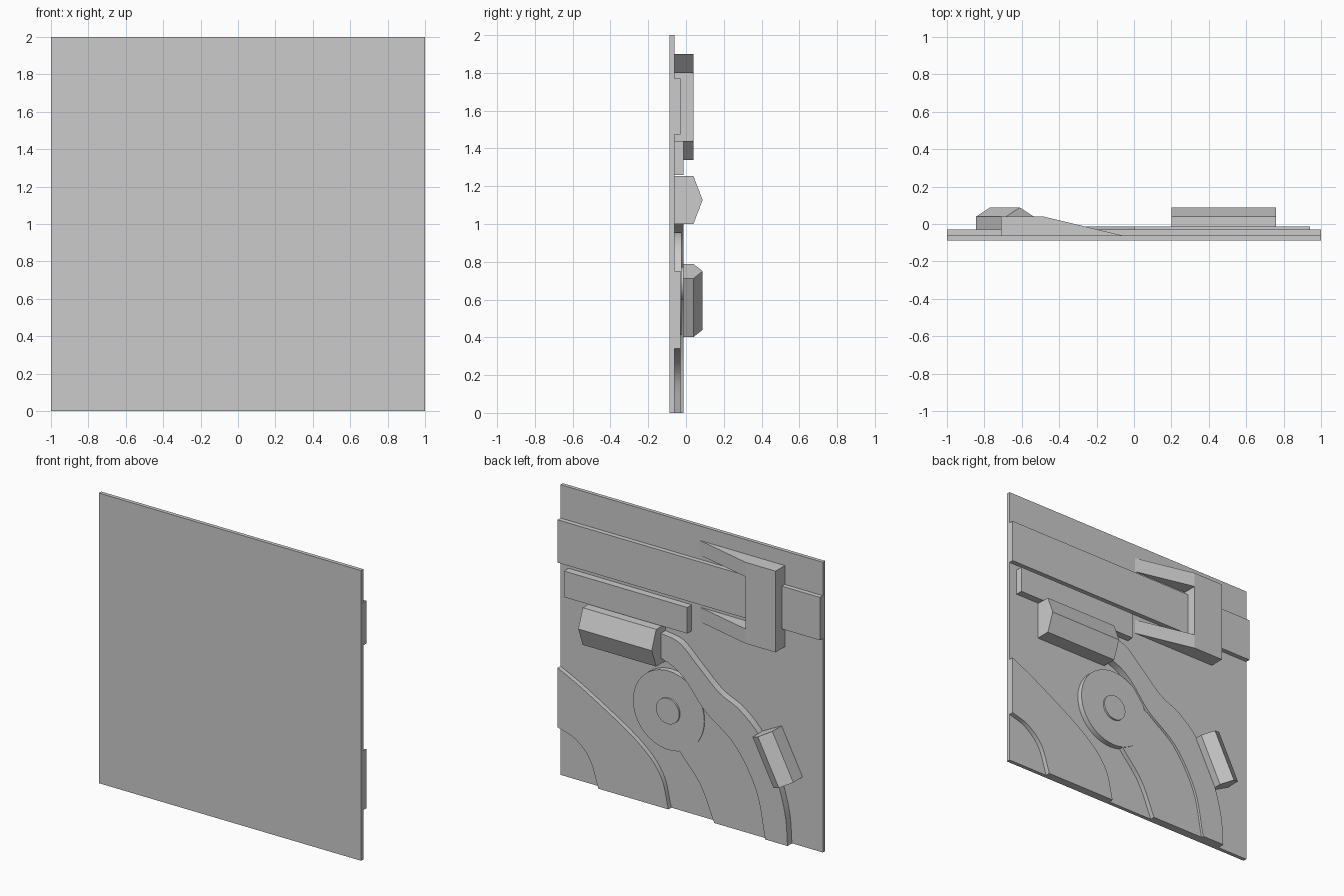
import bpy
import bmesh
from math import cos, sin, pi
from mathutils import Vector

cube = bpy.data.objects.get("Cube")
if cube:
    bpy.data.objects.remove(cube, do_unlink=True)

grey = bpy.data.materials.new("plain grey")
grey.use_nodes = True
grey.diffuse_color = (0.6, 0.6, 0.6, 1)
grey.node_tree.nodes["Principled BSDF"].inputs["Base Color"].default_value = grey.diffuse_color

# Depth levels, measured from the panel face outwards (+y)
FRONT, BACK, LOW, DISC, MID, SHOULDER, RIDGE = -0.088, -0.062, -0.03, -0.025, -0.013, 0.039, 0.088


def solid(name, outline, low, high, place, smooth=False):
    """Extrude a closed outline from low to high; place maps (u, v, depth) to xyz."""
    bm = bmesh.new()
    rings = [[bm.verts.new(place(u, v, d)) for u, v in outline] for d in (low, high)]
    n = len(outline)
    bm.faces.new(rings[0])
    bm.faces.new(rings[1])
    for i in range(n):
        j = (i + 1) % n
        bm.faces.new((rings[0][i], rings[0][j], rings[1][j], rings[1][i]))
    bmesh.ops.recalc_face_normals(bm, faces=bm.faces)
    mesh = bpy.data.meshes.new(name)
    bm.to_mesh(mesh)
    bm.free()
    mesh.materials.append(grey)
    obj = bpy.data.objects.new(name, mesh)
    bpy.context.collection.objects.link(obj)
    if smooth:
        bpy.ops.object.select_all(action="DESELECT")
        obj.select_set(True)
        bpy.context.view_layer.objects.active = obj
        bpy.ops.object.shade_smooth_by_angle()
    return obj


def relief(name, outline, high, low=BACK, smooth=False):
    return solid(name, outline, low, high, lambda x, z, y: (x, y, z), smooth)


def rect(x0, x1, z0, z1):
    return [(x0, z0), (x1, z0), (x1, z1), (x0, z1)]


def circle(x, z, r, n=48):
    return [(x + r * cos(2 * pi * i / n), z + r * sin(2 * pi * i / n)) for i in range(n)]


def spline(points, steps=6):
    """Smooth path through the points (Catmull-Rom)."""
    p = [Vector(q) for q in points]
    p = [2 * p[0] - p[1]] + p + [2 * p[-1] - p[-2]]
    path = []
    for a, b, c, d in zip(p, p[1:], p[2:], p[3:]):
        for k in range(steps):
            t = k / steps
            path.append(tuple(0.5 * (2 * b + (c - a) * t + (2 * a - 5 * b + 4 * c - d) * t * t
                                     + (3 * b - a - 3 * c + d) * t ** 3)))
    return path + [tuple(p[-2])]


def ridged_bar(name, start, end, half):
    """Bar with a pointed roof, lying along start-end in the panel plane."""
    a, b = Vector(start), Vector(end)
    along = (b - a).normalized()
    side = Vector((-along.y, along.x))
    profile = [(-half, BACK), (half, BACK), (half, SHOULDER), (0, RIDGE), (-half, SHOULDER)]

    def place(s, y, d):
        q = a + along * d + side * s
        return (q.x, y, q.y)
    return solid(name, profile, 0, (b - a).length, place)


# Panel and straight strips
relief("panel", rect(-1, 1, 0, 2), BACK, FRONT)
relief("long_strap", rect(-1, 1, 1.475, 1.77), LOW)
relief("short_strip", rect(0, 0.94, 1.26, 1.44), MID)

# Forked clip over the strap: tapered block with the gap between the arms cut out
wedge = [(-0.71, BACK), (-0.06, BACK), (-0.48, SHOULDER), (-0.71, SHOULDER)]
clip = solid("forked_clip", wedge, 1.34, 1.90, lambda x, y, z: (x, y, z))
cutter = relief("clip_gap_cutter", rect(-0.48, 0.1, 1.44, 1.80), 0.2, -0.2)
cutter.hide_render = True
cut = clip.modifiers.new("gap", "BOOLEAN")
cut.operation = "DIFFERENCE"
cut.solver = "EXACT"
cut.object = cutter
bpy.ops.object.select_all(action="DESELECT")
clip.select_set(True)
bpy.context.view_layer.objects.active = clip
bpy.ops.object.modifier_apply(modifier="gap")
bpy.data.objects.remove(cutter, do_unlink=True)

# Roofed bars
ridged_bar("large_ridged_bar", (0.2, 1.127), (0.76, 1.127), 0.128)
ridged_bar("small_ridged_bar", (-0.77, 0.44), (-0.61, 0.75), 0.085)

# Curved stripes sweeping down to the bottom edge
corner_outer = spline([(1, 0.75), (0.78, 0.64), (0.40, 0.41), (0.22, 0.225), (0.155, 0)])
corner_inner = spline([(0.69, 0), (0.755, 0.185), (0.867, 0.295), (1, 0.34)])
relief("corner_stripe", corner_outer + corner_inner, LOW, smooth=True)

sweep_outer = spline([(0.21, 1.21), (0.06, 1.18), (-0.08, 1.06), (-0.24, 0.92), (-0.40, 0.84),
                      (-0.55, 0.70), (-0.67, 0.47), (-0.745, 0.22), (-0.765, 0)])
sweep_inner = spline([(-0.595, 0), (-0.525, 0.32), (-0.36, 0.59), (-0.137, 0.76),
                      (0, 0.92), (0.1, 1.0), (0.21, 1.04)])
relief("outer_sweep", sweep_outer + sweep_inner, MID, smooth=True)

middle_outer = spline([(0.05, 0.80), (-0.137, 0.76), (-0.36, 0.59), (-0.525, 0.32), (-0.595, 0)])
middle_inner = spline([(-0.194, 0), (-0.087, 0.237), (0.066, 0.42), (0.15, 0.55)])
relief("middle_sweep", middle_outer + middle_inner, LOW, smooth=True)

# Round disc with a raised hub
relief("disc", circle(0.15, 0.685, 0.272), DISC, smooth=True)
relief("disc_hub", circle(0.15, 0.685, 0.088, 32), MID, smooth=True)
